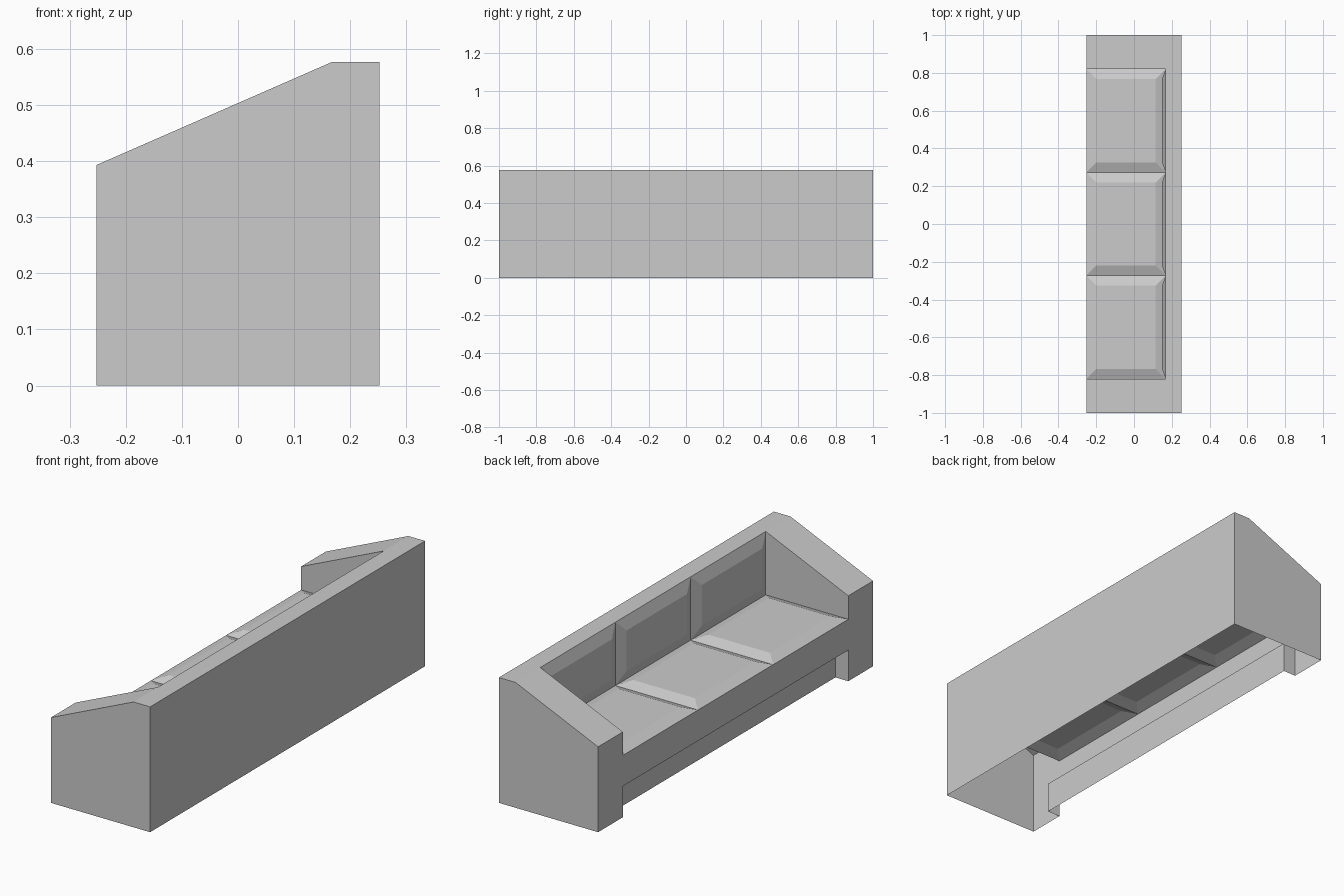
import bpy, bmesh

if "Cube" in bpy.data.objects:
    bpy.data.objects.remove(bpy.data.objects["Cube"])

HALF_X, HALF_Y = 0.2525, 1.0      # overall half depth and half length
TOP, ARM_FRONT = 0.577, 0.393     # back height, arm height at the front
BACK_X, SEAT_Z = 0.168, 0.285     # back rest plane and seat plane
RECESS_X, RECESS_Z = -0.187, 0.143
ARM_Y = 0.82                      # inner face of the arms


def strip(bm, profile, y0, y1):
    """Sweep an open (x, z) profile from y0 to y1, one quad per segment."""
    rows = [[bm.verts.new((x, y, z)) for x, z in profile] for y in (y0, y1)]
    a, b = rows
    return [bm.faces.new((a[i], b[i], b[i + 1], a[i + 1]))
            for i in range(len(profile) - 1)]


def cap(bm, profile, y):
    """Flat face at constant y."""
    bm.faces.new([bm.verts.new((x, y, z)) for x, z in profile])


def finish(bm, name):
    bmesh.ops.remove_doubles(bm, verts=bm.verts, dist=1e-5)
    mesh = bpy.data.meshes.new(name)
    bm.to_mesh(mesh)
    bm.free()
    obj = bpy.data.objects.new(name, mesh)
    bpy.context.collection.objects.link(obj)
    return obj


# Middle of the sofa: back, seat, front rail and recessed plinth (open below)
section = [(HALF_X, 0), (HALF_X, TOP), (BACK_X, TOP), (BACK_X, SEAT_Z),
           (-HALF_X, SEAT_Z), (-HALF_X, RECESS_Z),
           (RECESS_X, RECESS_Z), (RECESS_X, 0)]
bm = bmesh.new()
cushions = []
width = 2 * ARM_Y / 3
for i in range(3):
    y0 = -ARM_Y + i * width
    faces = strip(bm, section, y0, y0 + width)
    cushions += [faces[2], faces[3]]

# Raised bevelled back and seat cushions
bm.normal_update()
bmesh.ops.inset_individual(bm, faces=cushions, thickness=0.053, depth=0.02,
                           use_even_offset=True)
finish(bm, "seat_and_back")

# Sloped arm, mirrored to the other end (open below)
arm = [(HALF_X, 0), (HALF_X, TOP), (BACK_X, TOP),
       (-HALF_X, ARM_FRONT), (-HALF_X, 0)]
bm = bmesh.new()
strip(bm, arm, ARM_Y, HALF_Y)
cap(bm, arm[::-1], HALF_Y)
# Inner arm face above the seat, and the foot side below the front rail
cap(bm, [(BACK_X, TOP), (-HALF_X, ARM_FRONT),
         (-HALF_X, SEAT_Z), (BACK_X, SEAT_Z)], ARM_Y)
cap(bm, [(-HALF_X, RECESS_Z), (-HALF_X, 0),
         (RECESS_X, 0), (RECESS_X, RECESS_Z)], ARM_Y)
arms = finish(bm, "arms")
mirror = arms.modifiers.new("Mirror", 'MIRROR')
mirror.use_axis = (False, True, False)
